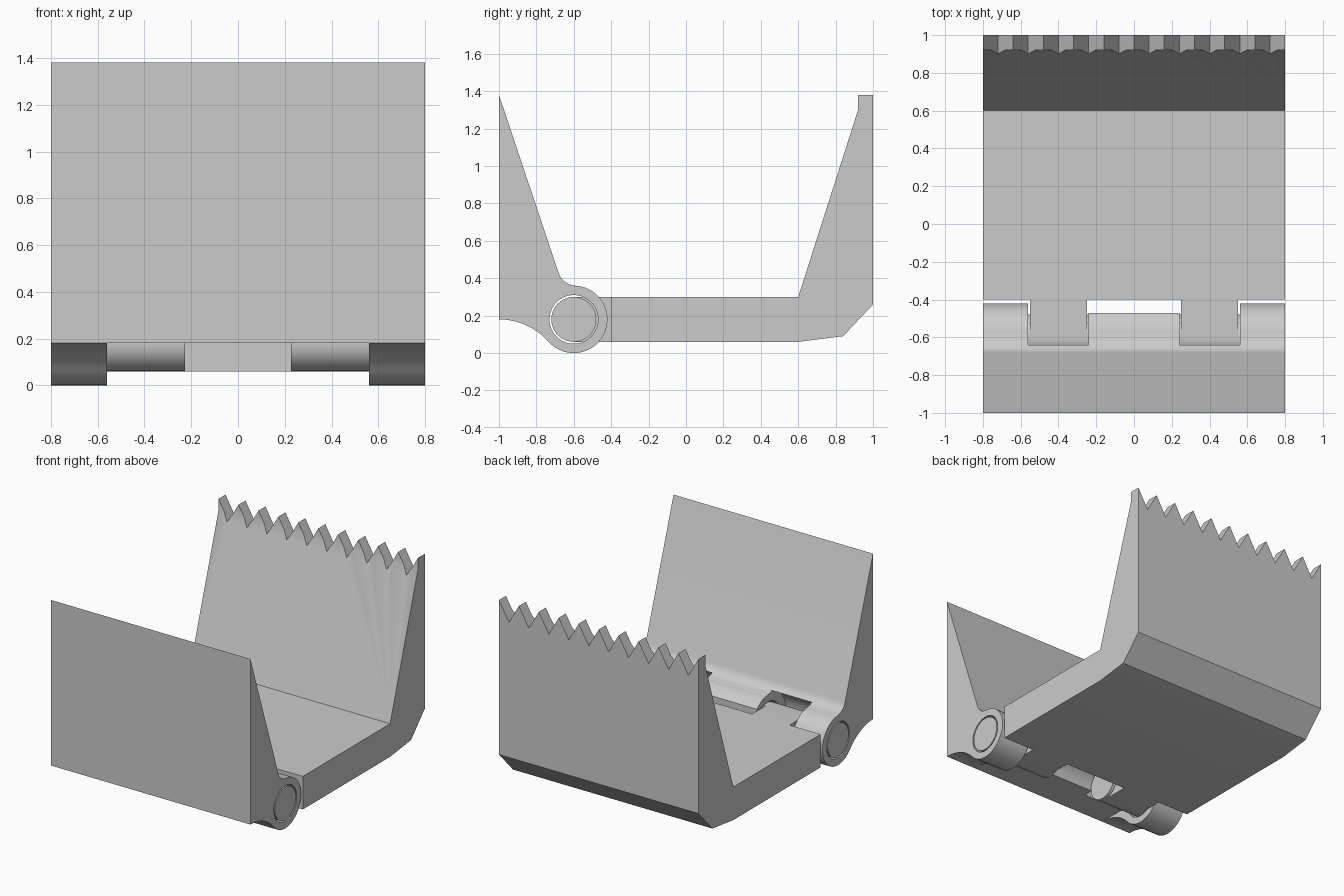
import bpy
import bmesh
from math import sin, cos, radians

if "Cube" in bpy.data.objects:
    bpy.data.objects.remove(bpy.data.objects["Cube"], do_unlink=True)

grey = bpy.data.materials.new("plain grey")
grey.use_nodes = True
COLOR = (0.6, 0.6, 0.6, 1)
grey.diffuse_color = COLOR
grey.node_tree.nodes["Principled BSDF"].inputs["Base Color"].default_value = COLOR

HINGE = (-0.6, 0.18)
HALF = 0.8          # half width of the clamp
LUG, FINGER_OUT, FINGER_IN, KNUCKLE = 0.56, 0.55, 0.25, 0.24


def arc(center, radius, start, end, steps):
    """Points on an arc, angles in degrees, first axis to second axis."""
    angles = [radians(start + (end - start) * i / steps) for i in range(steps + 1)]
    return [(center[0] + radius * cos(a), center[1] + radius * sin(a)) for a in angles]


def circle(radius):
    return arc(HINGE, radius, 0, 360, 64)[:-1]


def rect(a0, a1, b0, b1):
    return [(a0, b0), (a1, b0), (a1, b1), (a0, b1)]


def prism(name, profile, spans, axis="x"):
    """Extrude a profile along x (profile in y, z) or along y (profile in x, z)."""
    bm = bmesh.new()
    for lo, hi in spans:
        def place(p, d):
            return (d, p[0], p[1]) if axis == "x" else (p[0], d, p[1])
        a = [bm.verts.new(place(p, lo)) for p in profile]
        b = [bm.verts.new(place(p, hi)) for p in profile]
        bm.faces.new(a)
        bm.faces.new(b[::-1])
        for i in range(len(a)):
            j = (i + 1) % len(a)
            bm.faces.new((a[i], b[i], b[j], a[j]))
    bmesh.ops.recalc_face_normals(bm, faces=bm.faces)
    mesh = bpy.data.meshes.new(name)
    bm.to_mesh(mesh)
    bm.free()
    mesh.materials.append(grey)
    obj = bpy.data.objects.new(name, mesh)
    bpy.context.collection.objects.link(obj)
    return obj


def activate(obj):
    bpy.ops.object.select_all(action="DESELECT")
    obj.select_set(True)
    bpy.context.view_layer.objects.active = obj


def cut(obj, cutter):
    cutter.hide_render = True
    mod = obj.modifiers.new("cut", "BOOLEAN")
    mod.operation = "DIFFERENCE"
    mod.solver = "EXACT"
    mod.object = cutter
    activate(obj)
    bpy.ops.object.modifier_apply(modifier=mod.name)
    bpy.data.objects.remove(cutter, do_unlink=True)


def both(lo, hi):
    return [(-hi, -lo), (lo, hi)]


# Front jaw: wedge plate blending into the hinge barrel
profile = [(-1, 1.38)]
profile += arc((-0.586, 0.46), 0.1, 198.5, 267, 10)
profile += arc(HINGE, 0.18, 87, -138.5, 40)
profile += arc((-1, -0.174), 0.354, 41.5, 90, 14)[1:]
front_jaw = prism("front_jaw", profile, [(-HALF, HALF)])

# Pin bore, finger clearance, open underside and shortened middle knuckle
cut(front_jaw, prism("bore_cutter", circle(0.13), [(-1, 1)]))
cut(front_jaw, prism("finger_cutter", circle(0.2), both(KNUCKLE, LUG)))
cut(front_jaw, prism("underside_cutter", rect(-1.2, -0.2, -0.2, 0.18), [(-LUG, LUG)]))
cut(front_jaw, prism("knuckle_cutter", rect(-0.47, -0.2, 0.1, 0.5), [(-KNUCKLE - 0.005, KNUCKLE + 0.005)]))

# Back jaw with its floor
back_jaw = prism("back_jaw", [(-0.4, 0.06), (0.6, 0.06), (0.84, 0.09), (1, 0.26), (1, 1.38),
                              (0.92, 1.38), (0.92, 1.3), (0.6, 0.3), (-0.4, 0.3)], [(-HALF, HALF)])

# Row of V notches leaving pointed teeth
TEETH = 10
pitch = 2 * HALF / TEETH
zigzag = [(-HALF - 0.1, 1.6), (-HALF - 0.1, 1.38)]
for i in range(TEETH):
    left = -HALF + i * pitch
    zigzag += [(left, 1.38), (left + pitch / 2, 1.24)]
zigzag += [(HALF, 1.38), (HALF + 0.1, 1.38), (HALF + 0.1, 1.6)]
cut(back_jaw, prism("teeth_cutter", zigzag, [(0.7, 1.2)], axis="y"))

# Hinge fingers reaching from the floor, and the pins on their sides
finger = [(-0.4, 0.3)] + arc(HINGE, 0.12, 90, 270, 32) + [(-0.4, 0.06)]
hinge_fingers = prism("hinge_fingers", finger, both(FINGER_IN, FINGER_OUT))
outer_pins = prism("outer_pins", circle(0.12), both(FINGER_OUT, HALF))
inner_pins = prism("inner_pins", circle(0.12), both(0.227, FINGER_IN))

for obj in (front_jaw, back_jaw, hinge_fingers, outer_pins, inner_pins):
    activate(obj)
    bpy.ops.object.shade_smooth_by_angle(angle=radians(25))
